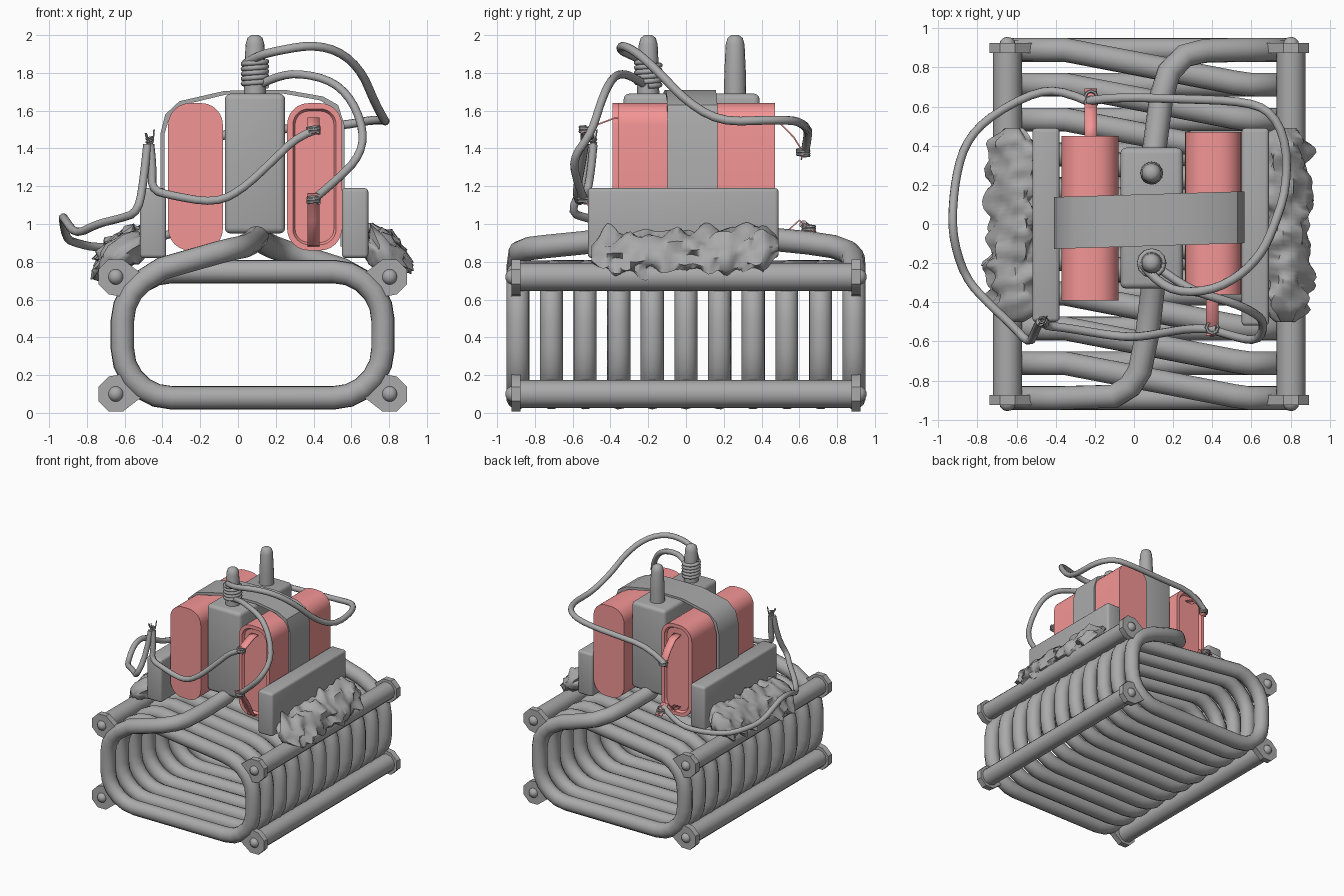
import bpy, bmesh, math, random
from mathutils import Vector, noise

if "Cube" in bpy.data.objects:
    bpy.data.objects.remove(bpy.data.objects["Cube"])

random.seed(4)
CX = 0.078                       # centre line of the coil
red = bpy.data.materials.new("cell_red")
red.diffuse_color = (0.9, 0.3, 0.3, 1)
red.use_nodes = True
red.node_tree.nodes["Principled BSDF"].inputs["Base Color"].default_value = red.diffuse_color
grey = bpy.data.materials.new("dark_grey")
grey.diffuse_color = (0.4, 0.4, 0.4, 1)
grey.use_nodes = True
grey.node_tree.nodes["Principled BSDF"].inputs["Base Color"].default_value = grey.diffuse_color


def finish(ob, angle=40, mat=None):
    bpy.ops.object.select_all(action='DESELECT')
    ob.select_set(True)
    bpy.context.view_layer.objects.active = ob
    if ob.type == 'CURVE':
        bpy.ops.object.convert(target='MESH')
        ob = bpy.context.object
    bpy.ops.object.shade_smooth_by_angle(angle=math.radians(angle))
    ob.data.materials.append(mat or grey)
    return ob


def from_bm(name, bm, angle=40, mat=None):
    bmesh.ops.recalc_face_normals(bm, faces=bm.faces)
    me = bpy.data.meshes.new(name)
    bm.to_mesh(me)
    bm.free()
    ob = bpy.data.objects.new(name, me)
    bpy.context.collection.objects.link(ob)
    return finish(ob, angle, mat)


def tube(name, pts, r, soft=False, res=3):
    cu = bpy.data.curves.new(name, 'CURVE')
    cu.dimensions = '3D'
    cu.bevel_depth, cu.bevel_resolution, cu.use_fill_caps = r, res, True
    sp = cu.splines.new('NURBS' if soft else 'POLY')
    sp.points.add(len(pts) - 1)
    for p, co in zip(sp.points, pts):
        p.co = (*co, 1)
    if soft:
        sp.order_u, sp.use_endpoint_u, sp.resolution_u = 3, True, 3
    ob = bpy.data.objects.new(name, cu)
    bpy.context.collection.objects.link(ob)
    return finish(ob, 50)


def box(name, lo, hi, bevel):
    bm = bmesh.new()
    bmesh.ops.create_cube(bm, size=1)
    for v in bm.verts:
        v.co = [lo[i] + (v.co[i] + .5) * (hi[i] - lo[i]) for i in range(3)]
    bmesh.ops.bevel(bm, geom=bm.edges[:], offset=bevel, segments=3, profile=.5, affect='EDGES')
    return from_bm(name, bm)


def prism(name, prof, y0, y1, mat=None, rim=None, skew=0):
    """Extrude an (x, z) outline along y; rim (-1/1) sinks a panel in that end."""
    bm = bmesh.new()
    f = bm.faces.new([bm.verts.new((x, y0 + skew * x, z)) for x, z in prof])
    new = bmesh.ops.extrude_face_region(bm, geom=[f])['geom']
    bmesh.ops.translate(bm, verts=[v for v in new if isinstance(v, bmesh.types.BMVert)],
                        vec=(0, y1 - y0, 0))
    bmesh.ops.recalc_face_normals(bm, faces=bm.faces)
    if rim:
        end = [f for f in bm.faces if f.normal.y * rim > .9]
        bmesh.ops.inset_region(bm, faces=end, thickness=.03, depth=0)
        bmesh.ops.inset_region(bm, faces=end, thickness=.012, depth=-.02)
    return from_bm(name, bm, 35, mat)


def round_rect(x0, x1, z0, z1, r, n):
    out = []
    for cx, cz, a in ((x1 - r, z1 - r, 0), (x0 + r, z1 - r, 90),
                      (x0 + r, z0 + r, 180), (x1 - r, z0 + r, 270)):
        out += [(cx + r * math.cos(math.radians(a + 90 * i / n)),
                 cz + r * math.sin(math.radians(a + 90 * i / n))) for i in range(n + 1)]
    return out


# Coil: upright loops whose top runs step over to the next loop
ring = round_rect(-.612, .768, .08, .748, .26, 5)
right_up, left_side = ring[:6], ring[6:]
PITCH = .178
coil = [(.1, -.15, 1.0), (.1, -.3, .93), (.07, -.55, .9), (.03, -.75, .88), (-.02, -.83, .87),
        (-.1, -.88, .85), (-.4, -.89, .765)]
for k in range(11):
    y = -.89 + k * PITCH
    start = 2 if k == 0 else 0
    coil += [(x, y, z) for x, z in left_side[start:]]
    coil += [(x, y, z) for x, z in (right_up[:4] if k == 10 else right_up)]
    if k < 10:
        coil[-1] = (coil[-1][0], y + .012, coil[-1][2])
coil += [(.55, .89, .76), (.36, .885, .82), (.26, .86, .85), (.18, .78, .88),
         (.14, .65, .9), (.1, .35, .93), (.09, .2, 1.0)]
tube("coil_pipe", coil, .062, res=4)

# Four clamp rods with end plates and bolts
for sx in (-1, 1):
    for zc, sz in ((.72, 1), (.1, -1)):
        xc = CX + sx * .725
        tube("clamp_rod", [(xc, -.9, zc), (xc, .9, zc)], .074, res=4)
        inward = Vector((-sx, -sz * .5)).normalized()
        plate = []
        for i in range(8):
            d = Vector((math.cos(math.pi * (i + .5) / 4), math.sin(math.pi * (i + .5) / 4)))
            p = Vector((xc, zc)) + d * .1 + inward * (.05 if d.dot(inward) > .3 else 0)
            plate.append((p.x, max(p.y, .005)))
        for sy in (-1, 1):
            prism("clamp_plate", plate, sy * .9 - .025, sy * .9 + .025)
            bm = bmesh.new()
            bmesh.ops.create_uvsphere(bm, u_segments=12, v_segments=8, radius=.042)
            bmesh.ops.translate(bm, verts=bm.verts, vec=(xc, sy * .915, zc))
            from_bm("clamp_bolt", bm, 60)

# Central housing, side plates and the two cells
box("housing", (-.07, -.33, .95), (.25, .39, 1.69), .03)
box("side_plate_left", (-.52, -.5, .82), (-.38, .49, 1.19), .02)
box("side_plate_right", (.55, -.52, .82), (.69, .49, 1.19), .02)
prism("cell_left", round_rect(-.37, -.08, .86, 1.64, .115, 6), -.39, .45, red, 1)
prism("cell_right", round_rect(.26, .55, .86, 1.64, .115, 6), -.36, .47, red, -1)

# Strap over the top
arch = [(-.41, .88), (-.41, 1.48), (-.385, 1.58), (-.31, 1.65), (-.07, 1.705), (.25, 1.71),
        (.45, 1.675), (.53, 1.63), (.565, 1.52), (.565, .88)]
inner = [(CX + (x - CX) * .955, z - (.02 if z > 1.5 else 0)) for x, z in reversed(arch)]
prism("strap", arch + inner, -.115, .15, skew=.03)

# Two posts
for y in (-.2, .26):
    prof = [(0, 1.6), (.06, 1.6), (.057, 1.8), (.05, 1.95), (.04, 1.985), (.02, 2), (0, 2)]
    bm = bmesh.new()
    vs = [bm.verts.new((r, 0, z)) for r, z in prof]
    es = [bm.edges.new(p) for p in zip(vs, vs[1:])]
    bmesh.ops.spin(bm, geom=vs + es, cent=(0, 0, 0), axis=(0, 0, 1), angle=math.tau, steps=16)
    bmesh.ops.remove_doubles(bm, verts=bm.verts, dist=1e-4)
    bmesh.ops.translate(bm, verts=bm.verts, vec=(.09, y, 0))
    from_bm("post", bm, 60)

# Lumpy sealant along both side plates
for side in (-1, 1):
    bm = bmesh.new()
    rows = []
    for j in range(49):
        t = j / 48
        cap = min(1, .35 + 9 * min(t, 1 - t))
        row = []
        for i in range(18):
            a = math.tau * i / 18
            y = -.5 + .99 * t
            s = noise.noise(Vector((math.cos(a) * 2.3, y * 12 + side * 7, math.sin(a) * 2.3)))
            k = cap * (1 + .65 * s)
            u, w = .145 * math.cos(a) * k, .08 * math.sin(a) * k
            row.append(bm.verts.new((CX + side * (.695 + u * .75 + w * .65), y,
                                     .835 + .04 * t - u * .65 + w * .75)))
        rows.append(row)
    for a, b in zip(rows, rows[1:]):
        for i in range(18):
            bm.faces.new((a[i], a[(i + 1) % 18], b[(i + 1) % 18], b[i]))
    bm.faces.new(rows[0])
    bm.faces.new(rows[-1])
    from_bm("sealant", bm, 60)


# Bent metal tabs on the cells, with wire wound round the tips
def helix(c, r, h, turns, n=12):
    return [(c[0] + r * math.cos(math.tau * i / n), c[1] + r * math.sin(math.tau * i / n),
             c[2] + h * i / (turns * n)) for i in range(turns * n + 1)]


def tab(x, path):
    bm = bmesh.new()
    rows = [[bm.verts.new((x + s * .032, y, z)) for s in (-1, 1)] for y, z in path]
    for a, b in zip(rows, rows[1:]):
        bm.faces.new((a[0], a[1], b[1], b[0]))
    ob = from_bm("cell_tab", bm, 40, red)
    mod = ob.modifiers.new("thick", 'SOLIDIFY')
    mod.thickness, mod.offset = .008, 0
    y, z = path[-2]
    tube("tab_winding", helix((x, y, z - .02), .03, .035, 3, 8), .009, res=1)


tab(.4, [(-.33, 1.56), (-.38, 1.56), (-.46, 1.53), (-.53, 1.5), (-.555, 1.48)])
tab(.4, [(-.33, .88), (-.39, .89), (-.46, 1.02), (-.54, 1.13), (-.57, 1.16)])
tab(-.22, [(.42, 1.55), (.5, 1.53), (.57, 1.46), (.62, 1.38), (.61, 1.34)])
tab(-.22, [(.42, .93), (.5, .93), (.6, 1.02), (.65, .98), (.69, .95)])

# Loose wires
tube("post_winding", helix((.09, -.2, 1.73), .062, .13, 5), .014, res=2)
tube("wire_post_to_back", [
    (.04, -.2, 1.85), (.1, -.28, 1.89), (.22, -.35, 1.92), (.4, -.34, 1.95), (.55, -.26, 1.91),
    (.66, -.14, 1.8), (.72, 0, 1.65), (.78, .18, 1.54), (.78, .42, 1.55), (.7, .58, 1.55),
    (.55, .63, 1.52), (.2, .64, 1.5), (-.1, .65, 1.49), (-.23, .63, 1.38)], .023, True)
tube("wire_post_to_front", [
    (.12, -.22, 1.74), (.2, -.28, 1.78), (.32, -.35, 1.8), (.5, -.4, 1.76), (.61, -.45, 1.65),
    (.67, -.5, 1.48), (.64, -.6, 1.35), (.52, -.58, 1.23), (.4, -.54, 1.13)], .022, True)
tube("wire_front_to_joint", [
    (.42, -.54, 1.5), (.32, -.53, 1.47), (.18, -.55, 1.33), (.02, -.58, 1.18), (-.12, -.57, 1.11),
    (-.35, -.53, 1.15), (-.46, -.52, 1.18), (-.45, -.5, 1.3), (-.465, -.49, 1.42)], .022, True)
tube("wire_joint_to_back", [
    (-.48, -.5, 1.42), (-.5, -.53, 1.22), (-.53, -.62, 1.06), (-.62, -.52, 1.03),
    (-.75, -.4, 1.0), (-.86, -.28, .94), (-.92, -.1, 1.03), (-.93, .05, 1.04), (-.91, .25, .92),
    (-.86, .42, .9), (-.74, .55, .87), (-.5, .68, .9), (-.35, .68, .95), (-.22, .62, 1.0)],
    .022, True)

# Twisted bare strands at the joint
tube("joint_winding", helix((-.47, -.49, 1.39), .014, .07, 4, 8), .007, res=1)
for i in range(6):
    p = Vector((-.47, -.49, 1.38))
    tip = p + Vector((random.uniform(-.03, .03), random.uniform(-.03, .03), random.uniform(.08, .13)))
    tube("bare_strand", [p, (p + tip) / 2 + Vector((.008, 0, 0)), tip], .004, res=1)
